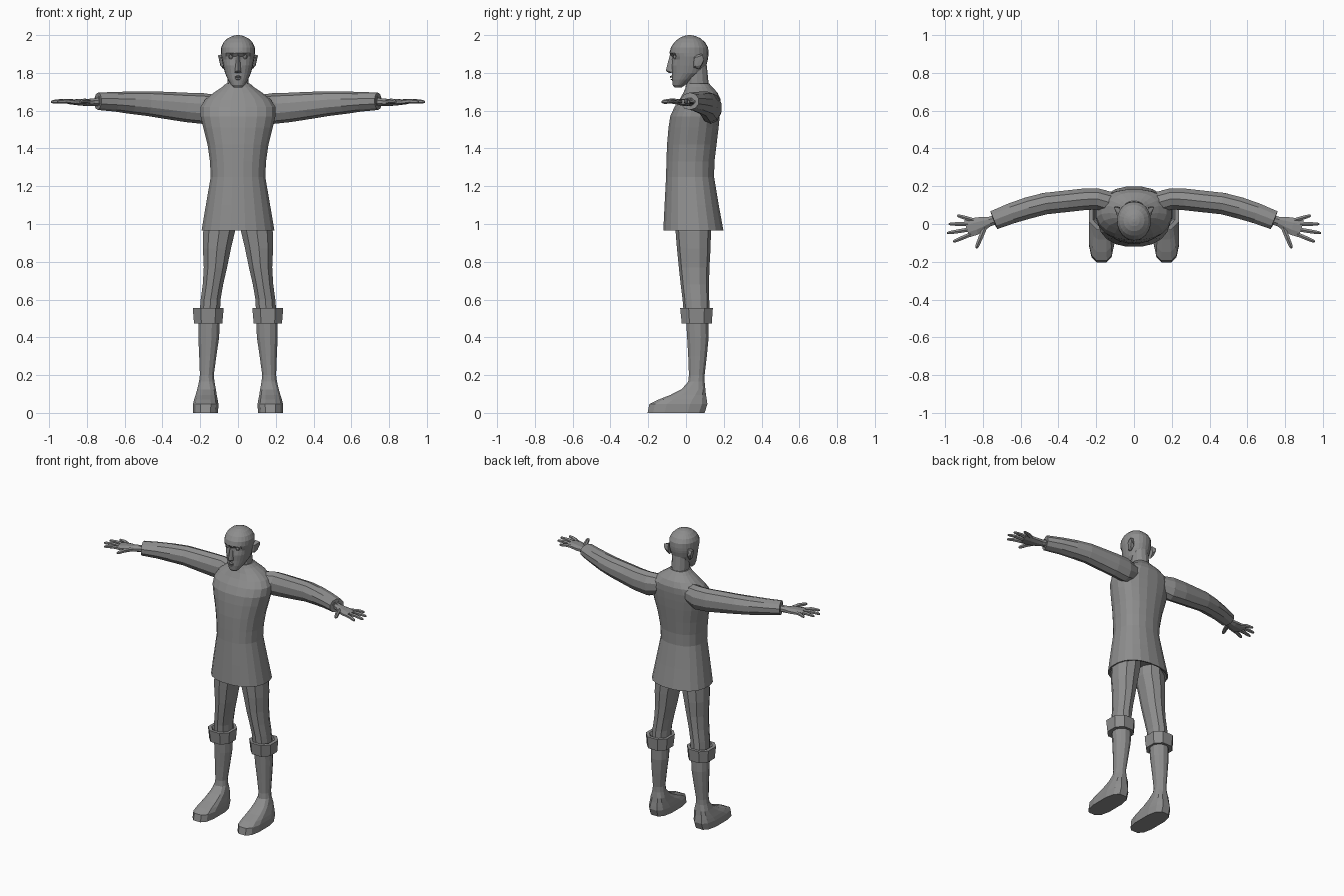
import bpy, bmesh, math
from mathutils import Vector

grey = bpy.data.materials.new("plain_grey")
grey.diffuse_color = (0.27, 0.27, 0.27, 1)


def finish(name, bm, mirror=False):
    bmesh.ops.recalc_face_normals(bm, faces=bm.faces)
    me = bpy.data.meshes.new(name)
    bm.to_mesh(me)
    bm.free()
    me.materials.append(grey)
    ob = bpy.data.objects.new(name, me)
    bpy.context.collection.objects.link(ob)
    if mirror:
        ob.modifiers.new("mirror", 'MIRROR')
    return ob


def loft(name, rings, mirror=False):
    """Skin a list of equal point rings and cap both ends."""
    bm = bmesh.new()
    vs = [[bm.verts.new(p) for p in r] for r in rings]
    n = len(vs[0])
    for a, b in zip(vs, vs[1:]):
        for i in range(n):
            j = (i + 1) % n
            bm.faces.new((a[i], a[j], b[j], b[i]))
    bm.faces.new(vs[0])
    bm.faces.new(vs[-1])
    return finish(name, bm, mirror)


def level(z, x0, x1, y0, y1, n=12, power=2.0, turn=0.0):
    """Horizontal rounded ring filling a bounding box."""
    pts = []
    for i in range(n):
        a = 2 * math.pi * (i + turn) / n
        c, s = math.cos(a), math.sin(a)
        e = 2 / power
        pts.append(Vector(((x0 + x1) / 2 + (x1 - x0) / 2 * math.copysign(abs(c) ** e, c),
                           (y0 + y1) / 2 + (y1 - y0) / 2 * math.copysign(abs(s) ** e, s), z)))
    return pts


def tube(name, stations, n=10, mirror=True):
    """Limb along x, y, z points, each with a sideways and a vertical radius."""
    pts = [Vector(s[:3]) for s in stations]
    rings = []
    for i, s in enumerate(stations):
        t = pts[min(i + 1, len(pts) - 1)] - pts[max(i - 1, 0)]
        side = t.cross(Vector((0, 0, 1))).normalized()
        up = side.cross(t).normalized()
        rings.append([pts[i] + side * s[3] * math.cos(2 * math.pi * (k + .5) / n)
                      + up * s[4] * math.sin(2 * math.pi * (k + .5) / n) for k in range(n)])
    return loft(name, rings, mirror)


def hull(name, points, mirror=False):
    bm = bmesh.new()
    for p in points:
        bm.verts.new(p)
    bmesh.ops.convex_hull(bm, input=bm.verts)
    return finish(name, bm, mirror)


# tunic: z, half width, front y, back y (hem is hollow underneath)
tunic = [(1.02, .14, -.07, .14), (.966, .185, -.11, .19), (.965, .195, -.122, .2),
         (1.1, .172, -.115, .175), (1.25, .146, -.107, .15), (1.33, .15, -.105, .152),
         (1.42, .163, -.102, .163), (1.51, .186, -.094, .174), (1.57, .2, -.085, .18),
         (1.62, .2, -.062, .184), (1.66, .175, -.035, .184), (1.695, .13, -.015, .168),
         (1.725, .085, -.002, .14), (1.745, .062, .004, .122)]
loft("tunic", [level(z, -w, w, f, b, 20, 2.3, .5) for z, w, f, b in tunic])

# neck
loft("neck", [level(z, -w, w, f, b, 12) for z, w, f, b in
              [(1.68, .07, -.01, .14), (1.74, .056, .0, .12), (1.84, .056, 0, .11)]])

# head: jaw to crown, with eye sockets pressed into the front
head = [(1.722, .022, -.06, -.025), (1.735, .036, -.07, -.005), (1.765, .054, -.074, .04),
        (1.80, .069, -.074, .09), (1.84, .079, -.076, .108), (1.872, .085, -.078, .116),
        (1.888, .088, -.08, .118), (1.905, .089, -.087, .119), (1.935, .089, -.08, .117),
        (1.962, .077, -.062, .101), (1.983, .055, -.038, .077), (1.995, .03, -.012, .05),
        (2.0, .008, .011, .027)]
rings = [level(z, -w, w, f, b, 24, 2.1) for z, w, f, b in head]
for k, depth in ((5, .008), (6, .014)):
    for p in rings[k]:
        if p.y < -.03 and .015 < abs(p.x) < .062:
            p.y += depth
loft("head", rings)

# face details
hull("nose", [(0, -.084, 1.9), (.008, -.07, 1.9), (-.008, -.07, 1.9), (0, -.107, 1.812),
              (.018, -.07, 1.802), (-.018, -.07, 1.802), (.013, -.09, 1.808),
              (-.013, -.09, 1.808), (0, -.09, 1.798)])
hull("upper_lip", [(x, y, z) for x, y, z in
                   [(.026, -.062, 1.776), (-.026, -.062, 1.776), (.008, -.086, 1.782),
                    (-.008, -.086, 1.782), (0, -.084, 1.774), (0, -.065, 1.79)]])
hull("lower_lip", [(.022, -.062, 1.772), (-.022, -.062, 1.772), (.008, -.083, 1.766),
                   (-.008, -.083, 1.766), (0, -.065, 1.757)])
hull("brow", [(.012, -.088, 1.902), (.014, -.086, 1.913), (.06, -.06, 1.9),
              (.058, -.062, 1.908), (.014, -.07, 1.905), (.055, -.05, 1.902)], True)
bm = bmesh.new()
bmesh.ops.create_uvsphere(bm, u_segments=8, v_segments=6, radius=.013)
bmesh.ops.translate(bm, verts=bm.verts, vec=(.037, -.056, 1.884))
finish("eye", bm, True)
hull("ear", [(.07, .035, 1.83), (.07, .04, 1.895), (.078, .07, 1.82), (.088, .05, 1.835),
             (.09, .045, 1.88), (.106, .088, 1.893), (.1, .095, 1.87), (.094, .08, 1.84),
             (.075, .085, 1.9), (.075, .09, 1.85)], True)

# sleeves, with a recessed cuff opening
tube("sleeve", [(.08, .1, 1.625, .06, .055), (.19, .132, 1.612, .058, .082),
                (.27, .13, 1.617, .06, .078), (.36, .12, 1.626, .06, .073),
                (.47, .108, 1.637, .06, .066), (.56, .085, 1.642, .06, .06),
                (.65, .056, 1.647, .057, .052), (.742, .02, 1.65, .053, .046),
                (.743, .0196, 1.65, .036, .03), (.73, .024, 1.65, .034, .028)])

# hands
tube("palm", [(.71, .03, 1.648, .028, .024), (.765, .013, 1.645, .027, .021),
              (.8, .002, 1.643, .04, .02), (.84, -.012, 1.645, .05, .018),
              (.885, -.026, 1.646, .05, .013)], 8)
fingers = {"little": ((.85, .02), (.935, .045)), "ring": ((.86, .0), (.98, .0)),
           "middle": ((.865, -.028), (.99, -.048)), "index": ((.865, -.055), (.957, -.094)),
           "thumb": ((.79, -.02), (.835, -.128))}
for label, ((ax, ay), (bx, by)) in fingers.items():
    r = .014 if label == "thumb" else .012
    tube(label + "_finger", [(ax + (bx - ax) * t, ay + (by - ay) * t, 1.645 + .006 * math.sin(3 * t),
                              r * k, r * k) for t, k in ((0, 1), (.5, 1), (.9, .8), (1, .4))], 6)

# trouser legs: z, inner x, outer x, front y, back y
legs = [(1.03, .012, .175, -.06, .135), (.96, .012, .188, -.055, .132),
        (.87, .034, .189, -.048, .13), (.77, .055, .184, -.038, .124),
        (.68, .076, .189, -.028, .122), (.6, .09, .2, -.018, .123), (.5, .094, .208, -.01, .125)]
loft("trouser_leg", [level(z, a, b, c, d, 10, 2.2, .5) for z, a, b, c, d in legs], True)

# folded boot cuffs
cuff = [(.475, .1, .21, .0, .12), (.474, .078, .238, -.028, .142),
        (.555, .07, .245, -.037, .148), (.556, .088, .222, -.018, .13),
        (.535, .095, .21, -.01, .122)]
loft("boot_cuff", [level(z, a, b, c, d, 8, 2.4, .5) for z, a, b, c, d in cuff], True)

# boots: shaft widening into a long foot
boot = [(.5, .094, .212, -.002, .122), (.4, .098, .212, .004, .122),
        (.3, .113, .207, .01, .112), (.2, .127, .203, .014, .1),
        (.165, .123, .208, .01, .1), (.125, .116, .217, -.025, .104),
        (.095, .111, .226, -.085, .108), (.07, .106, .234, -.15, .113),
        (.046, .102, .24, -.198, .117), (.0, .104, .24, -.207, .102)]
loft("boot", [level(z, a, b, c, d, 12, 2.0 if z > .13 else 2.9, .5) for z, a, b, c, d in boot], True)
